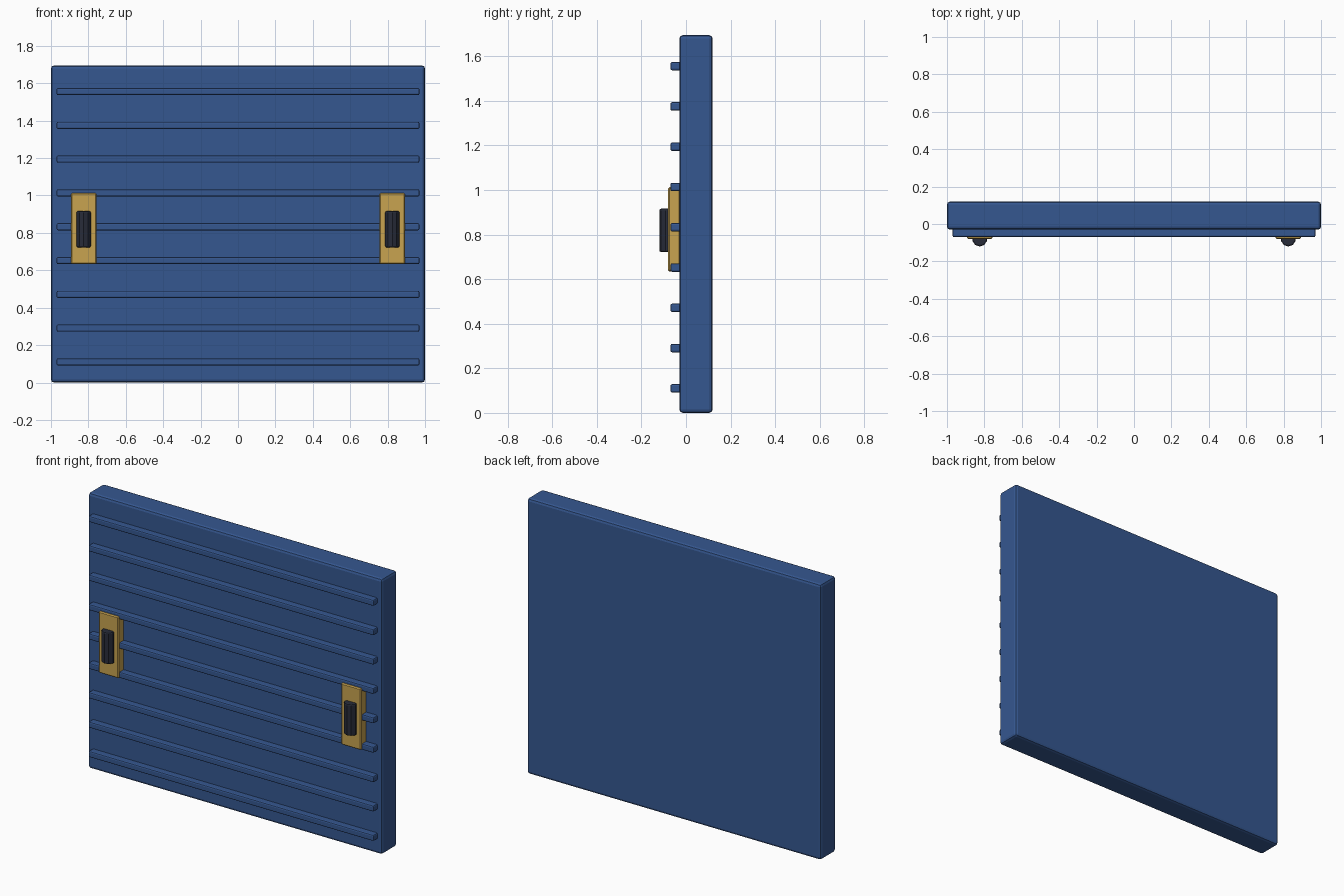
import bpy, math

if "Cube" in bpy.data.objects:
    bpy.data.objects.remove(bpy.data.objects["Cube"])


def material(name, rgb):
    m = bpy.data.materials.new(name)
    m.diffuse_color = (*rgb, 1.0)
    m.use_nodes = True
    m.node_tree.nodes["Principled BSDF"].inputs["Base Color"].default_value = m.diffuse_color
    return m


BLUE = material("panel blue", (0.036, 0.096, 0.28))
GOLD = material("brass gold", (0.58, 0.37, 0.08))
DARK = material("dark grip", (0.021, 0.025, 0.041))


def finish(ob, name, mat, bevel, segments):
    ob.name = ob.data.name = name
    ob.data.materials.append(mat)
    mod = ob.modifiers.new("bevel", "BEVEL")
    mod.width, mod.segments = bevel, segments
    mod.limit_method = 'ANGLE'
    mod.angle_limit = math.radians(50)
    return ob


def box(name, x, y, z, mat, bevel, segments=1):
    """Box from (min, max) ranges on each axis."""
    bpy.ops.mesh.primitive_cube_add(size=1, location=[(a + b) / 2 for a, b in (x, y, z)])
    ob = bpy.context.object
    ob.scale = [b - a for a, b in (x, y, z)]
    bpy.ops.object.transform_apply(location=False, rotation=False, scale=True)
    return finish(ob, name, mat, bevel, segments)


# Main door panel
box("door_panel", (-1, 1), (-0.03, 0.12), (0, 1.695), BLUE, 0.016, 2)

# Horizontal ribs on the front
for i in range(9):
    z = 0.11 + i * 0.1807
    box(f"rib_{i + 1}", (-0.97, 0.97), (-0.07, -0.02), (z - 0.019, z + 0.019), BLUE, 0.008, 2)

# Handle plates and upright grips, one on each side
for side, s in (("left", -1), ("right", 1)):
    x = s * 0.825
    box(f"handle_plate_{side}", (x - 0.068, x + 0.068), (-0.08, -0.025),
        (0.634, 1.013), GOLD, 0.006)
    bpy.ops.mesh.primitive_cylinder_add(vertices=10, radius=0.04, depth=0.195,
                                        location=(x, -0.08, 0.819))
    finish(bpy.context.object, f"handle_grip_{side}", DARK, 0.008, 2)
